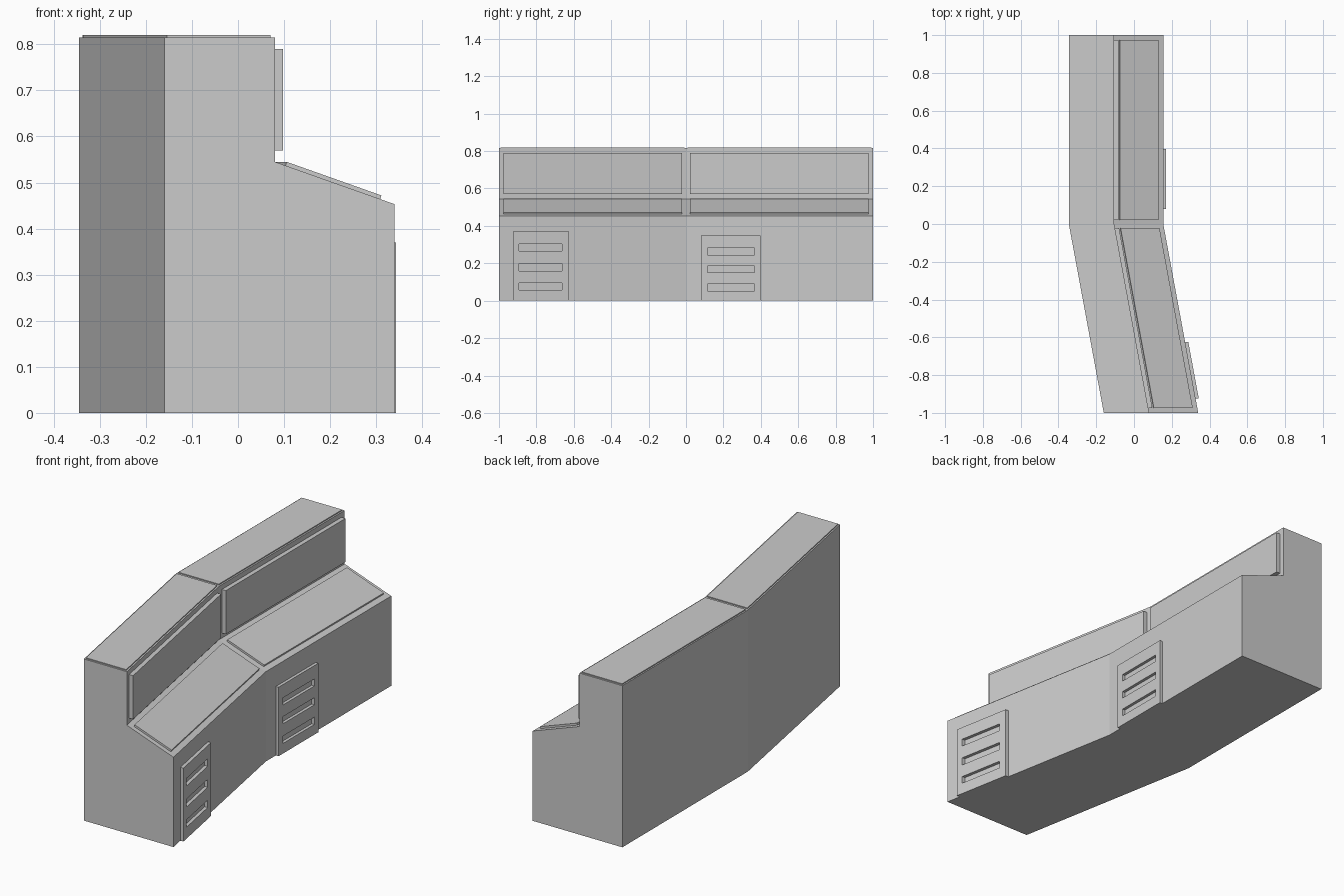
import bpy, bmesh

if "Cube" in bpy.data.objects:
    bpy.data.objects.remove(bpy.data.objects["Cube"])


def shift(y):
    # The near half of the console is skewed sideways
    return -0.185 * min(y, 0.0)


def finish(name, bm):
    bmesh.ops.recalc_face_normals(bm, faces=bm.faces[:])
    mesh = bpy.data.meshes.new(name)
    bm.to_mesh(mesh)
    bm.free()
    obj = bpy.data.objects.new(name, mesh)
    bpy.context.collection.objects.link(obj)
    return obj


def loft(name, profile, stations):
    # Sweep an (x, z) profile along y, following the bend
    bm = bmesh.new()
    rings = [[bm.verts.new((x + shift(y), y, z)) for x, z in profile] for y in stations]
    n = len(profile)
    for a, b in zip(rings, rings[1:]):
        for i in range(n):
            j = (i + 1) % n
            bm.faces.new((a[i], a[j], b[j], b[i]))
    bm.faces.new(rings[0])
    bm.faces.new(rings[-1])
    return finish(name, bm)


def vent(name, ys, zs, x0, x1):
    # Grid plate with every second row open in the middle column, then thickened
    bm = bmesh.new()
    grid = [[bm.verts.new((x0 + shift(y), y, z)) for y in ys] for z in zs]
    for r in range(len(zs) - 1):
        for c in range(len(ys) - 1):
            if not (c == 1 and r % 2 == 1):
                bm.faces.new((grid[r][c], grid[r][c + 1], grid[r + 1][c + 1], grid[r + 1][c]))
    base = bm.faces[:]
    ext = bmesh.ops.extrude_face_region(bm, geom=base, use_keep_orig=True)
    moved = [v for v in ext["geom"] if isinstance(v, bmesh.types.BMVert)]
    bmesh.ops.translate(bm, verts=moved, vec=(x1 - x0, 0, 0))
    return finish(name, bm)


# Main stepped body with a bend in the middle
loft("console_body",
     [(-0.345, 0), (-0.345, 0.815), (-0.105, 0.815), (-0.105, 0.545), (0.155, 0.453), (0.155, 0)],
     (-1, 0, 1))

for side, s in (("near", -1), ("far", 1)):
    # Thin cap on top
    loft(side + "_top_cap",
         [(-0.338, 0.812), (-0.338, 0.82), (-0.113, 0.82), (-0.113, 0.812)],
         (0.008 * s, 0.992 * s))
    # Upright screen panel
    loft(side + "_screen",
         [(-0.11, 0.57), (-0.11, 0.79), (-0.083, 0.79), (-0.083, 0.57)],
         (0.022 * s, 0.975 * s))
    # Sloping control panel
    loft(side + "_control_panel",
         [(-0.078, 0.532), (-0.075, 0.545), (0.131, 0.472), (0.127, 0.460)],
         (0.022 * s, 0.975 * s))

# Slotted vent plates on the lower face
vent("near_vent", (-0.925, -0.893, -0.662, -0.625),
     (0, 0.058, 0.095, 0.160, 0.200, 0.266, 0.304, 0.37), 0.153, 0.172)
vent("far_vent", (0.08, 0.116, 0.366, 0.398),
     (0, 0.051, 0.088, 0.150, 0.186, 0.245, 0.281, 0.348), 0.153, 0.170)
